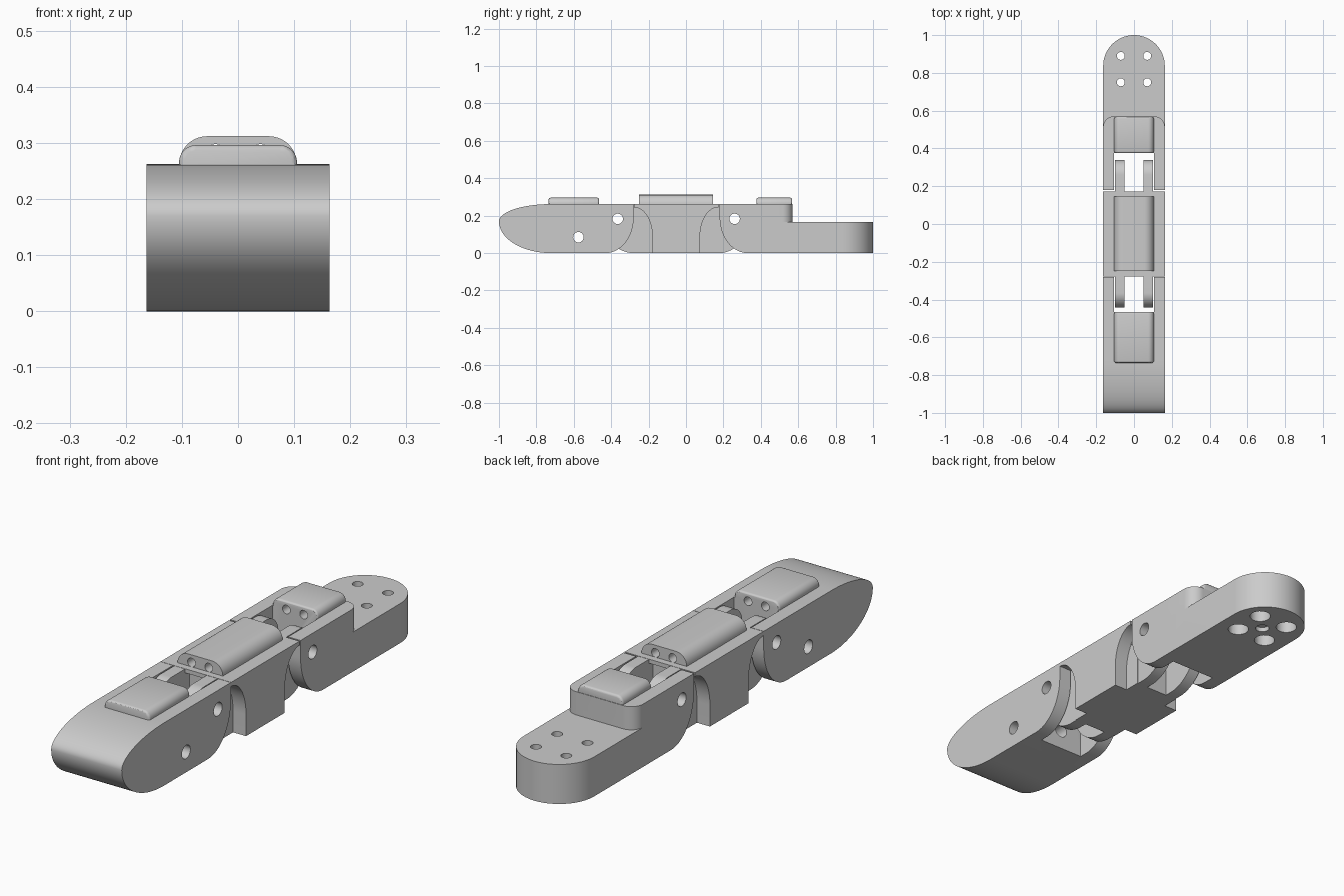
import bpy, bmesh
from math import sin, cos, pi, radians

if "Cube" in bpy.data.objects:
    bpy.data.objects.remove(bpy.data.objects["Cube"])

W = 0.163          # half width of the finger
S = 0.105          # half width of the hinge slots
MID = -0.0525      # centre of the middle link
PIV = 0.3125       # pivot distance from MID
TOP = 0.262


def arc(cu, cv, ru, rv, a0, a1, n=20):
    return [(cu + ru * cos(radians(a0 + (a1 - a0) * i / n)),
             cv + rv * sin(radians(a0 + (a1 - a0) * i / n))) for i in range(n + 1)]


def prism(name, pts, axis, a, b):
    """Extrude a 2D outline along an axis between a and b."""
    place = {'x': lambda u, v, t: (t, u, v),
             'y': lambda u, v, t: (u, t, v),
             'z': lambda u, v, t: (u, v, t)}[axis]
    bm = bmesh.new()
    lo = [bm.verts.new(place(u, v, a)) for u, v in pts]
    hi = [bm.verts.new(place(u, v, b)) for u, v in pts]
    n = len(pts)
    bm.faces.new(lo)
    bm.faces.new(hi)
    for i in range(n):
        j = (i + 1) % n
        bm.faces.new((lo[i], lo[j], hi[j], hi[i]))
    bmesh.ops.recalc_face_normals(bm, faces=bm.faces[:])
    me = bpy.data.meshes.new(name)
    bm.to_mesh(me)
    bm.free()
    ob = bpy.data.objects.new(name, me)
    bpy.context.collection.objects.link(ob)
    return ob


def box(x0, x1, y0, y1, z0, z1):
    return prism("block", [(x0, y0), (x1, y0), (x1, y1), (x0, y1)], 'z', z0, z1)


def hole(u, v, r, axis, a, b):
    return prism("hole", arc(u, v, r, r, 0, 360 - 15, 23), axis, a, b)


def apply(ob, mod):
    bpy.context.view_layer.objects.active = ob
    bpy.ops.object.modifier_apply(modifier=mod.name)


def combine(ob, op, *others):
    for o in others:
        m = ob.modifiers.new("bool", 'BOOLEAN')
        m.operation, m.solver, m.object = op, 'EXACT', o
        apply(ob, m)
        bpy.data.objects.remove(o, do_unlink=True)


def pad(y0, y1, top, r, bevel=0):
    """Raised top pad with rounded long edges."""
    pts = [(-S, 0.2), (S, 0.2)] + arc(S - r, top - r, r, r, 0, 90, 10) \
        + arc(r - S, top - r, r, r, 90, 180, 10)
    ob = prism("pad", pts, 'y', y0, y1)
    if bevel:
        m = ob.modifiers.new("bevel", 'BEVEL')
        m.width, m.segments, m.limit_method, m.angle_limit = bevel, 3, 'ANGLE', radians(60)
        apply(ob, m)
    return ob


def finish(ob):
    bpy.ops.object.select_all(action='DESELECT')
    ob.select_set(True)
    bpy.context.view_layer.objects.active = ob
    bpy.ops.object.shade_smooth_by_angle(angle=radians(30))


# Fingertip: rounded nose, forked rear end
tip = prism("fingertip", [(-0.28, TOP)] + arc(-0.72, 0.17, 0.28, 0.092, 90, 180)
            + arc(-0.72, 0.17, 0.28, 0.17, 180, 270)[1:]
            + arc(-0.43, 0.19, 0.15, 0.19, 270, 360), 'x', -W, W)
combine(tip, 'UNION', pad(-0.735, -0.465, 0.296, 0.03, 0.01))
combine(tip, 'DIFFERENCE', box(-S, S, -0.466, -0.2, -0.1, 0.4),
        hole(MID - PIV, 0.183, 0.028, 'x', -0.3, 0.3),
        hole(-0.575, 0.085, 0.028, 'x', -0.3, 0.3),
        hole(0, 0.085, 0.03, 'y', -0.575, -0.4),
        *[hole(s * 0.04, 0.262, 0.018, 'y', -0.6, -0.4) for s in (-1, 1)])
finish(tip)

# Middle link: flared body, central hub, two lugs at each end
half = [(-0.18, 0.0)] + arc(-0.278, 0.09, 0.098, 0.155, 0, 90) + [(-0.278, TOP)]
mirrored = [(2 * MID - y, z) for y, z in reversed(half)]
link = prism("middle_link", half + mirrored, 'x', -W, W)
combine(link, 'UNION', box(-0.103, 0.103, -0.25, 0.145, 0, TOP),
        pad(-0.25, 0.145, 0.312, 0.05))
lug = [(-0.22, 0.261)] + arc(MID - PIV, 0.183, 0.078, 0.078, 90, 180) \
    + arc(-0.28, 0.183, 0.163, 0.183, 180, 270)[1:] + [(-0.22, 0.0)]
for end in (1, -1):
    outline = lug if end == 1 else [(2 * MID - y, z) for y, z in lug]
    for x0 in (-0.1, 0.05):
        combine(link, 'UNION', prism("lug", outline, 'x', x0, x0 + 0.05))
combine(link, 'DIFFERENCE',
        *[hole(MID + s * PIV, 0.183, 0.028, 'x', -0.14, 0.14) for s in (-1, 1)],
        *[hole(s * 0.04, 0.28, 0.018, 'y', -0.4, 0.3) for s in (-1, 1)])
finish(link)

# Base: forked front, stepped down to a rounded mounting plate
base = prism("base_link", [(0.57, 0), (0.57, TOP), (0.18, TOP)]
             + arc(0.33, 0.19, 0.15, 0.19, 180, 270), 'x', -W, W)
combine(base, 'INTERSECT', prism("plan", [(-W, 0.1), (W, 0.1)]
        + arc(W - 0.055, 0.515, 0.055, 0.055, 0, 90, 10)
        + arc(0.055 - W, 0.515, 0.055, 0.055, 90, 180, 10), 'z', -0.1, 0.4))
combine(base, 'UNION', prism("plate", [(-W, 0.4), (W, 0.4)]
        + arc(0, 1 - W, W, W, 0, 180, 32), 'z', 0, 0.165),
        pad(0.375, 0.568, 0.296, 0.03, 0.01))
combine(base, 'DIFFERENCE', box(-S, S, 0.1, 0.376, -0.1, 0.4),
        hole(MID + PIV, 0.183, 0.028, 'x', -0.3, 0.3),
        *[hole(s * 0.04, 0.262, 0.018, 'y', 0.3, 0.5) for s in (-1, 1)])
# Screw holes, counterbored from below
for x in (-0.07, 0.07):
    for y in (0.75, 0.89):
        combine(base, 'DIFFERENCE', hole(x, y, 0.021, 'z', -0.1, 0.3),
                hole(x, y, 0.042, 'z', -0.1, 0.08))
combine(base, 'DIFFERENCE', hole(0, 0.82, 0.028, 'z', -0.1, 0.02))
finish(base)
